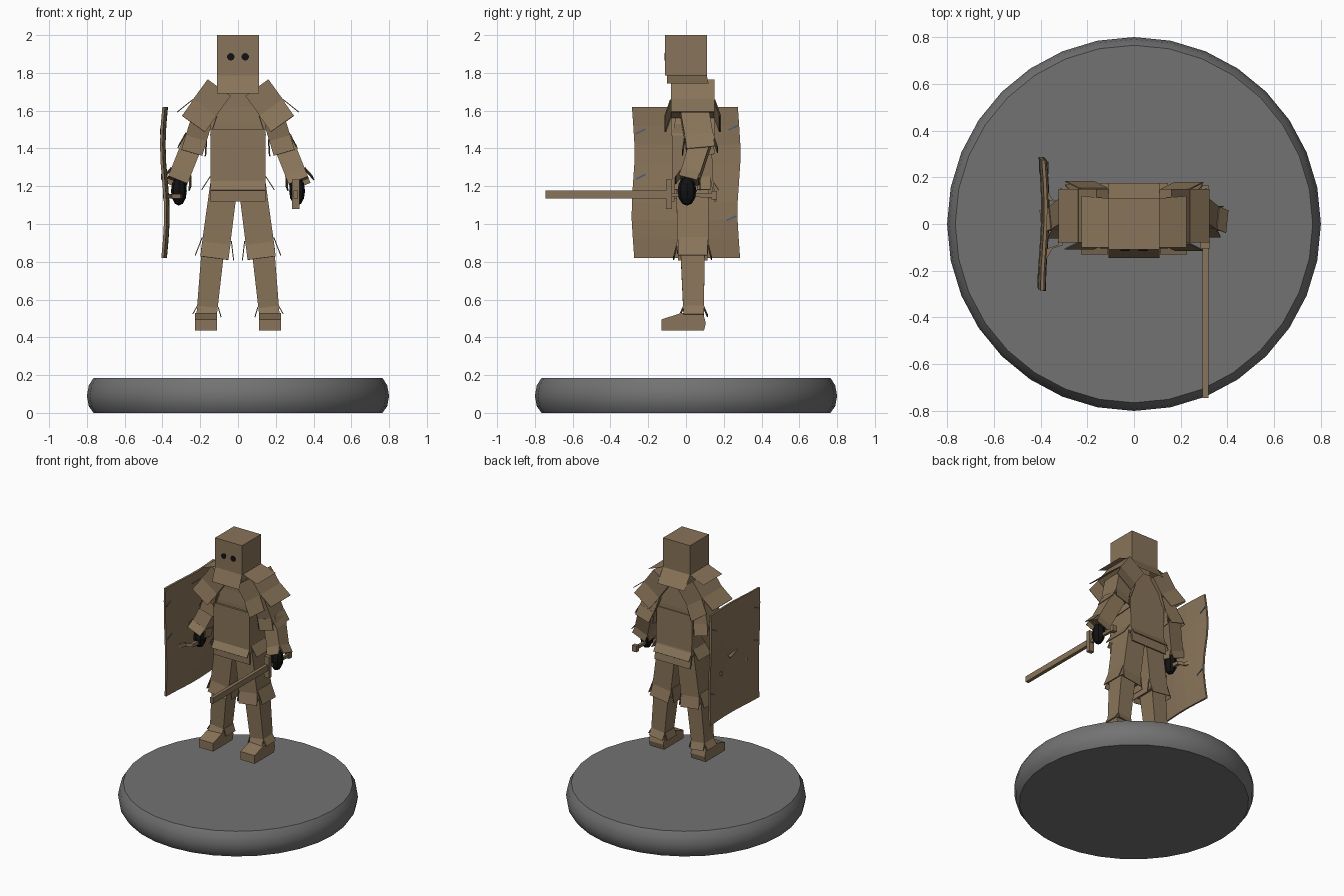
import bpy, bmesh, math
from mathutils import Vector, Matrix

old = bpy.data.objects.get("Cube")
if old:
    bpy.data.objects.remove(old)


def material(name, rgb):
    m = bpy.data.materials.new(name)
    m.use_nodes = True
    m.diffuse_color = (*rgb, 1)
    m.node_tree.nodes["Principled BSDF"].inputs["Base Color"].default_value = (*rgb, 1)
    return m


BROWN = material("leather brown", (0.25, 0.175, 0.1))
GREY = material("stone grey", (0.17, 0.17, 0.17))
BLACK = material("black", (0.006, 0.006, 0.006))
BLUE = material("strap blue", (0.06, 0.11, 0.2))


def finish(name, bm, mat):
    bmesh.ops.recalc_face_normals(bm, faces=bm.faces)
    me = bpy.data.meshes.new(name)
    bm.to_mesh(me)
    bm.free()
    me.materials.append(mat)
    ob = bpy.data.objects.new(name, me)
    bpy.context.collection.objects.link(ob)
    return ob


def frame(p0, p1):
    """Axes for a limb running from p0 to p1, depth axis kept near +y."""
    z = (Vector(p1) - Vector(p0)).normalized()
    x = Vector((0, 1, 0)).cross(z).normalized()
    return x, z.cross(x)


def ring(p, axes, w, d):
    x, y = axes
    return [Vector(p) + x * w / 2 * a + y * d / 2 * b
            for a, b in ((-1, -1), (1, -1), (1, 1), (-1, 1))]


def loft(name, rings, mat=BROWN):
    """Closed solid through a series of equal-sized rings."""
    bm = bmesh.new()
    vs = [[bm.verts.new(p) for p in r] for r in rings]
    n = len(vs[0])
    for a, b in zip(vs, vs[1:]):
        for i in range(n):
            bm.faces.new((a[i], a[(i + 1) % n], b[(i + 1) % n], b[i]))
    bm.faces.new(vs[0])
    bm.faces.new(vs[-1])
    return finish(name, bm, mat)


def limb(name, p0, p1, s0, s1, mat=BROWN):
    ax = frame(p0, p1)
    return loft(name, [ring(p0, ax, *s0), ring(p1, ax, *s1)], mat)


def box(name, lo, hi, mat=BROWN):
    c = [(a + b) / 2 for a, b in zip(lo, hi)]
    return limb(name, (c[0], c[1], lo[2]), (c[0], c[1], hi[2]),
                *[(hi[0] - lo[0], hi[1] - lo[1])] * 2, mat)


def flaps(name, p0, p1, size, flare, thick=0.005):
    """Four separate plates hanging from the edges of a section, flared outward."""
    ax = frame(p0, p1)
    top, low = ring(p0, ax, *size), ring(p1, ax, *size)
    bm = bmesh.new()
    for i in range(4):
        j = (i + 1) % 4
        out = ((top[i] + top[j]) / 2 - Vector(p0)).normalized() * flare
        bm.faces.new([bm.verts.new(p) for p in (top[i], top[j], low[j] + out, low[i] + out)])
    ob = finish(name, bm, BROWN)
    ob.modifiers.new("thickness", "SOLIDIFY").thickness = thick
    return ob


# Round display base
profile = [(0.765, 0), (0.79, 0.035), (0.8, 0.09), (0.79, 0.145), (0.765, 0.185)]
base = loft("base", [[(r * math.cos(i * math.pi / 16), r * math.sin(i * math.pi / 16), z)
                      for i in range(32)] for r, z in profile], GREY)
bpy.context.view_layer.objects.active = base
base.select_set(True)
bpy.ops.object.shade_smooth_by_angle(angle=math.radians(40))

# Head, eyes and collar
box("head", (-0.11, -0.11, 1.785), (0.11, 0.11, 2.0))
box("neck", (-0.07, -0.06, 1.62), (0.07, 0.08, 1.79))
for s, side in ((1, "left"), (-1, "right")):
    bm = bmesh.new()
    bmesh.ops.create_cone(bm, cap_ends=True, segments=10, radius1=0.02, radius2=0.02, depth=0.006,
                          matrix=Matrix.Translation((s * 0.038, -0.112, 1.885)) @ Matrix.Rotation(math.pi / 2, 4, "X"))
    finish(side + "_eye", bm, BLACK)
    bm = bmesh.new()
    bm.faces.new([bm.verts.new((s * x, y, z)) for x, y, z in
                  ((0.11, -0.1, 1.785), (0.11, 0.11, 1.785), (0.225, 0.12, 1.743), (0.225, -0.1, 1.743))])
    finish(side + "_collar", bm, BROWN)
for name, y0, y1 in (("front_collar", -0.11, -0.145), ("back_collar", 0.11, 0.175)):
    bm = bmesh.new()
    bm.faces.new([bm.verts.new(p) for p in
                  ((-0.11, y0, 1.785), (0.11, y0, 1.785), (0.11, y1, 1.69), (-0.11, y1, 1.69))])
    finish(name, bm, BROWN)

# Torso with sloping shoulders and long tabard
X, Y = Vector((1, 0, 0)), Vector((0, 1, 0))
loft("torso", [ring((0, 0.035, z), (X, Y), w, d) for z, w, d in
               ((1.2, 0.29, 0.19), (1.53, 0.29, 0.19), (1.7, 0.09, 0.17))])
flaps("hip_flaps", (0, 0.035, 1.25), (0, 0.035, 1.18), (0.29, 0.19), 0.045)
box("front_tabard", (-0.145, -0.075, 1.12), (0.145, -0.06, 1.5))
loft("back_tabard", [ring((0, y, z), (X, Y), 0.29, 0.012) for y, z in
                     ((0.155, 1.12), (0.135, 1.24), (0.13, 1.5))])

# Arms and legs, one set per side
for s, side in ((1, "left_"), (-1, "right_")):
    def at(x, y, z):
        return (s * x, y, z)

    limb(side + "shoulder_pad", at(0.10, 0.035, 1.722), at(0.185, 0.035, 1.605), (0.15, 0.23), (0.15, 0.23))
    flaps(side + "shoulder_flaps", at(0.175, 0.035, 1.615), at(0.235, 0.035, 1.53), (0.15, 0.23), 0.03)
    limb(side + "upper_arm", at(0.17, 0.04, 1.62), at(0.232, 0.075, 1.42), (0.115, 0.15), (0.115, 0.15))
    flaps(side + "elbow_flaps", at(0.22, 0.07, 1.46), at(0.242, 0.077, 1.385), (0.115, 0.15), 0.018)
    limb(side + "forearm", at(0.236, 0.08, 1.44), at(0.318, 0.018, 1.235), (0.11, 0.11), (0.11, 0.1))
    flaps(side + "cuff_flaps", at(0.306, 0.025, 1.265), at(0.326, 0.01, 1.215), (0.11, 0.1), 0.02)

    bm = bmesh.new()
    bmesh.ops.create_uvsphere(bm, u_segments=8, v_segments=6, radius=1,
                              matrix=Matrix.Translation(at(0.313, 0.005, 1.175)) @ Matrix.Diagonal((0.042, 0.05, 0.078, 1)))
    finish(side + "glove", bm, BLACK)

    limb(side + "thigh", at(0.073, 0.035, 1.22), at(0.122, 0.035, 0.85), (0.145, 0.17), (0.15, 0.165))
    flaps(side + "knee_flaps", at(0.112, 0.035, 0.92), at(0.125, 0.035, 0.82), (0.15, 0.155), 0.025)
    limb(side + "shin", at(0.132, 0.035, 0.87), at(0.165, 0.04, 0.53), (0.12, 0.13), (0.108, 0.108))
    flaps(side + "ankle_flaps", at(0.161, 0.04, 0.565), at(0.167, 0.04, 0.515), (0.108, 0.108), 0.022)
    loft(side + "boot", [[(s * 0.169 + x, y, z) for y, z in
                          ((-0.13, 0.435), (0.095, 0.435), (0.105, 0.475), (0.09, 0.53), (-0.02, 0.53), (-0.13, 0.495))]
                         for x in (-0.058, 0.058)])

# Sword held in the left hand
box("sword_blade", (0.293, -0.745, 1.135), (0.318, -0.1, 1.177))
box("sword_guard", (0.285, -0.105, 1.08), (0.325, -0.075, 1.235))
limb("sword_grip", (0.305, -0.1, 1.156), (0.305, 0.14, 1.15), (0.02, 0.02), (0.02, 0.02))
box("sword_pommel", (0.288, 0.135, 1.13), (0.322, 0.165, 1.175))


# Warped tall shield on the right side
def warp(y, z):
    return -0.387 + 0.011 * math.sin((z - 0.8) * 8.5 + 2.6) * -1 + 0.008 * math.sin(y * 9 + 1)


bm = bmesh.new()
bmesh.ops.create_grid(bm, x_segments=6, y_segments=8, size=1)
for v in bm.verts:
    y, z = v.co.x * 0.28 + 0.008 * math.sin(v.co.y * 4), 1.22 + v.co.y * 0.4
    v.co = (warp(y, z), y, z)
shield = finish("shield", bm, BROWN)
mod = shield.modifiers.new("thickness", "SOLIDIFY")
mod.thickness, mod.offset = 0.014, 0

# Curved shield grip and small strap ends
path = [(-0.385, -0.15), (-0.36, -0.105), (-0.315, -0.09), (-0.305, 0),
        (-0.315, 0.09), (-0.36, 0.105), (-0.385, 0.15)]
loft("shield_grip", [ring((x, y, 1.147), (X, Vector((0, 0, 1))), 0.022, 0.025) for x, y in path])
for i, (y, z) in enumerate(((-0.24, 1.49), (-0.24, 1.25), (0.24, 1.03), (0.25, 1.51))):
    x = warp(y, z)
    limb(f"strap_end_{i + 1}", (x, y - 0.025, z - 0.012), (x, y + 0.025, z + 0.012),
         (0.021, 0.008), (0.021, 0.008), BLUE)
